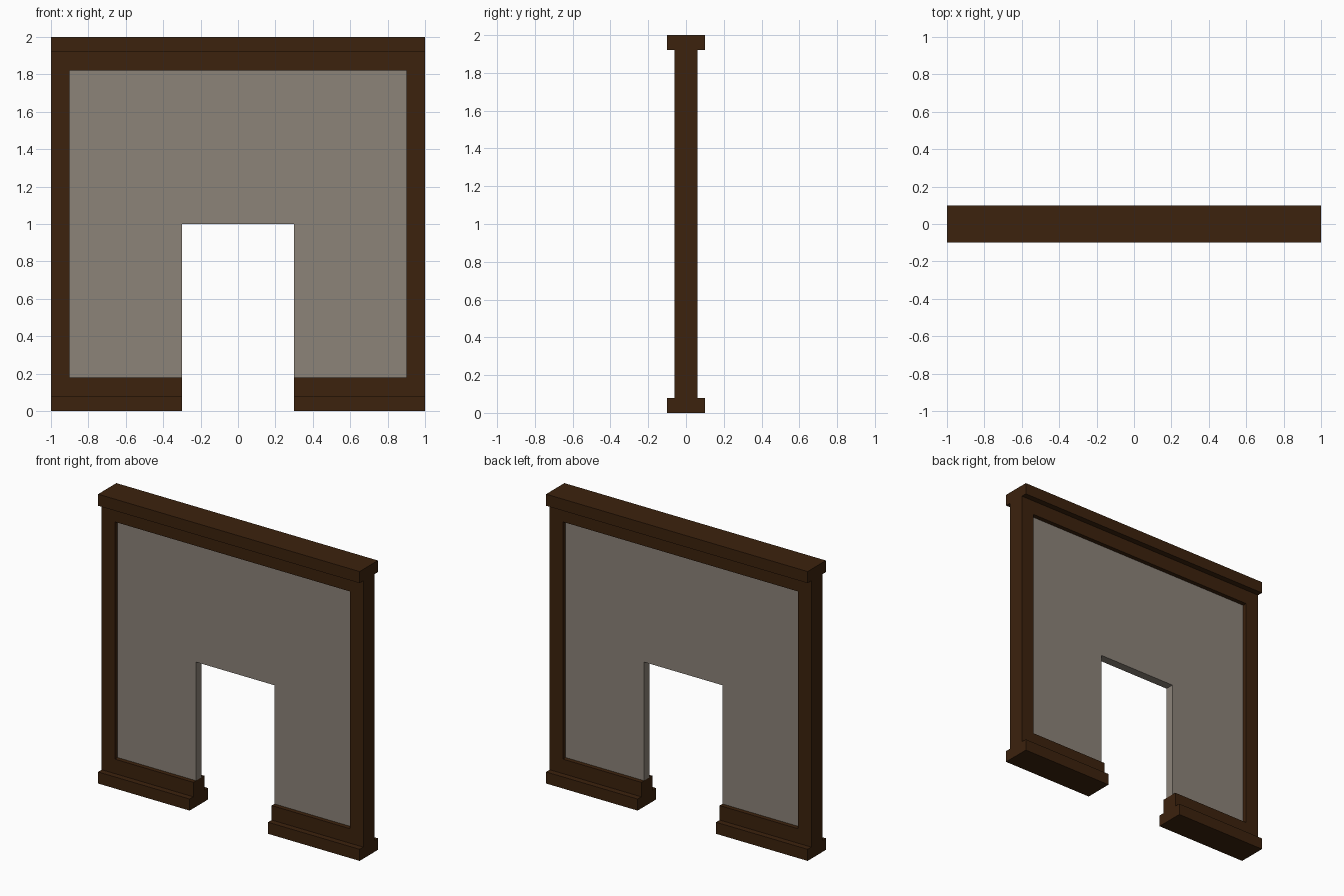
import bpy
import bmesh

if "Cube" in bpy.data.objects:
    bpy.data.objects.remove(bpy.data.objects["Cube"])


def material(name, rgb):
    m = bpy.data.materials.new(name)
    m.diffuse_color = (*rgb, 1.0)
    m.use_nodes = True
    m.node_tree.nodes["Principled BSDF"].inputs["Base Color"].default_value = m.diffuse_color
    return m


wood = material("dark_wood", (0.045, 0.016, 0.004))
plaster = material("grey_plaster", (0.262, 0.227, 0.191))


def prism(name, outline, half_depth, mat):
    """Extrude an x-z outline symmetrically through y."""
    bm = bmesh.new()
    face = bm.faces.new([bm.verts.new((x, -half_depth, z)) for x, z in outline])
    ext = bmesh.ops.extrude_face_region(bm, geom=[face])
    verts = [v for v in ext["geom"] if isinstance(v, bmesh.types.BMVert)]
    bmesh.ops.translate(bm, verts=verts, vec=(0, 2 * half_depth, 0))
    bmesh.ops.recalc_face_normals(bm, faces=bm.faces[:])
    me = bpy.data.meshes.new(name)
    bm.to_mesh(me)
    bm.free()
    me.materials.append(mat)
    ob = bpy.data.objects.new(name, me)
    bpy.context.collection.objects.link(ob)
    return ob


def rect(x0, x1, z0, z1):
    return [(x0, z0), (x1, z0), (x1, z1), (x0, z1)]


def mirrored(half):
    """Close a right-hand half outline with its mirror image."""
    return half + [(-x, z) for x, z in reversed(half)]


# Timber frame: posts, top rail and lower rails in one piece
prism("timber_frame", mirrored([(0.9, 1.82), (0.9, 0.18), (0.3, 0.18),
                                (0.3, 0.08), (1, 0.08), (1, 1.92)]), 0.06, wood)

# Plaster wall with doorway
prism("wall_panel", mirrored([(0.3, 1.0), (0.3, 0.18), (0.9, 0.18), (0.9, 1.82)]),
      0.03, plaster)

# Wide top beam and the two foot beams
prism("top_beam", rect(-1, 1, 1.92, 2), 0.1, wood)
for side, x0, x1 in (("left", -1, -0.3), ("right", 0.3, 1)):
    prism("foot_beam_" + side, rect(x0, x1, 0, 0.08), 0.1, wood)
